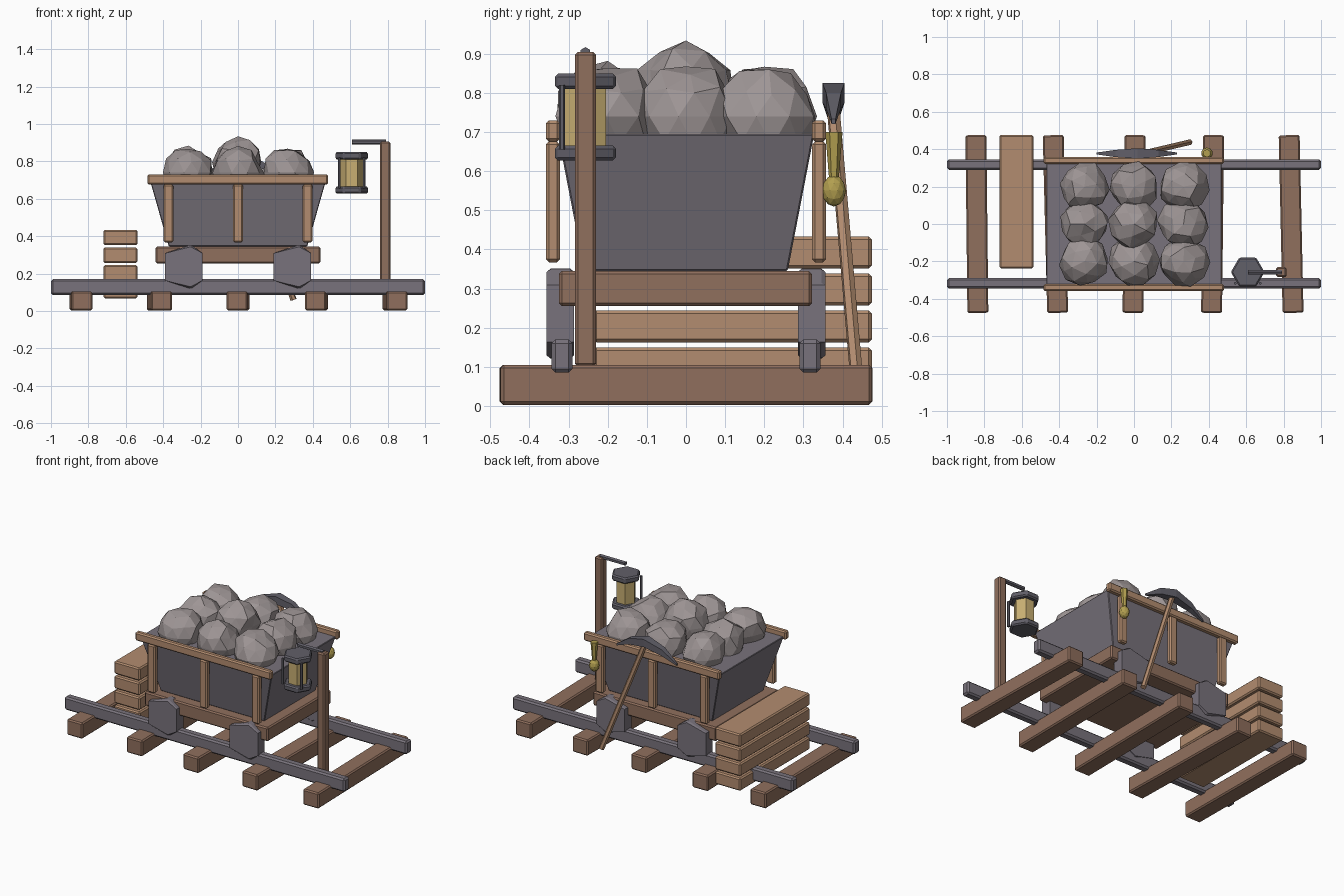
import bpy, bmesh, math, random
from mathutils import Vector

random.seed(4)
if "Cube" in bpy.data.objects:
    bpy.data.objects.remove(bpy.data.objects["Cube"])


def material(name, rgb):
    m = bpy.data.materials.new(name)
    m.use_nodes = True
    m.diffuse_color = (*rgb, 1)
    m.node_tree.nodes["Principled BSDF"].inputs["Base Color"].default_value = (*rgb, 1)
    return m


light_wood = material("light wood", (0.45, 0.265, 0.16))
dark_wood = material("dark wood", (0.28, 0.16, 0.11))
metal = material("grey metal", (0.19, 0.17, 0.2))
iron = material("dark iron", (0.12, 0.115, 0.14))
stone = material("grey stone", (0.34, 0.3, 0.3))
glass = material("amber glass", (0.58, 0.43, 0.17))
rope = material("yellow rope", (0.45, 0.35, 0.08))


def finish(name, bm, mat, bevel=0):
    bmesh.ops.recalc_face_normals(bm, faces=bm.faces)
    mesh = bpy.data.meshes.new(name)
    bm.to_mesh(mesh)
    bm.free()
    mesh.materials.append(mat)
    ob = bpy.data.objects.new(name, mesh)
    bpy.context.collection.objects.link(ob)
    if bevel:
        mod = ob.modifiers.new("edge", "BEVEL")
        mod.width = bevel
        mod.segments = 1
    return ob


def box(name, x, y, z, mat, bevel=0.008, turn=0, flare=(1, 1)):
    """Box from (low, high) ranges, optionally flared at the top."""
    bm = bmesh.new()
    bmesh.ops.create_cube(bm, size=1)
    for v in bm.verts:
        if v.co.z > 0:
            v.co.x *= flare[0]
            v.co.y *= flare[1]
        v.co = Vector((v.co.x * (x[1] - x[0]), v.co.y * (y[1] - y[0]), v.co.z * (z[1] - z[0])))
    ob = finish(name, bm, mat, bevel)
    ob.location = [sum(r) / 2 for r in (x, y, z)]
    ob.rotation_euler.z = turn
    return ob


def rod(name, a, b, r1, mat, sides=6, r2=None, bevel=0):
    """Prism or cone running from point a to point b."""
    a, b = Vector(a), Vector(b)
    bm = bmesh.new()
    bmesh.ops.create_cone(bm, cap_ends=True, segments=sides, radius1=r1,
                          radius2=r1 if r2 is None else r2, depth=(b - a).length)
    ob = finish(name, bm, mat, bevel)
    ob.location = (a + b) / 2
    ob.rotation_euler = (b - a).to_track_quat("Z", "Y").to_euler()
    return ob


# Track
for i, turn in enumerate((0.011, 0.025, -0.011, -0.011, 0.022)):
    x = (i - 2) * 0.42
    box(f"sleeper_{i + 1}", (x - 0.056, x + 0.056), (-0.475, 0.475), (0.003, 0.105), dark_wood, turn=turn)
for side, y in (("front", -0.317), ("back", 0.317)):
    box(f"{side}_rail", (-1, 1), (y - 0.027, y + 0.027), (0.085, 0.17), metal, 0.01)

# Cart body
box("cart_frame", (-0.44, 0.44), (-0.325, 0.322), (0.255, 0.345), dark_wood)
box("cart_tub", (-0.37, 0.37), (-0.26, 0.26), (0.345, 0.695), metal, 0.004, flare=(1.27, 1.26))
for side, s in (("front", -1), ("back", 1)):
    low, high = sorted((s * 0.322, s * 0.358))
    box(f"{side}_rim", (-0.485, 0.482), (low, high), (0.675, 0.73), light_wood)
    for i in (-1, 0, 1):
        x = i * 0.372
        box(f"{side}_post_{i + 2}", (x - 0.027, x + 0.027), (low, high), (0.367, 0.676), light_wood)

    # Ten-sided wheels with a vertex pointing along the track
    for x in (-0.29, 0.29):
        bm = bmesh.new()
        bmesh.ops.create_cone(bm, cap_ends=True, segments=10, radius1=0.124, radius2=0.124, depth=0.07)
        for v in bm.verts:
            a = math.atan2(v.co.y, v.co.x)
            a = round(a / (math.pi / 5)) * math.pi / 5
            v.co = Vector((0.124 * math.cos(a), v.co.z, 0.124 * math.sin(a)))
        wheel = finish(f"{side}_wheel_{'left' if x > 0 else 'right'}", bm, metal, 0.01)
        wheel.location = (x, s * 0.321, 0.236)

# Rock load
for i in (-1, 0, 1):
    for j in (-1, 0, 1):
        bm = bmesh.new()
        bmesh.ops.create_icosphere(bm, subdivisions=2, radius=0.136)
        for v in bm.verts:
            v.co *= random.uniform(0.88, 1.06)
        bmesh.ops.dissolve_limit(bm, angle_limit=math.radians(9), verts=bm.verts, edges=bm.edges)
        rock = finish(f"rock_{i + 2}_{j + 2}", bm, stone)
        middle = i == 0 and j == 0
        rock.location = (i * 0.265, j * 0.2, 0.795 if middle else 0.74)
        rock.rotation_euler.z = random.uniform(0, 6)

# Stacked planks
for i in range(4):
    z = 0.068 + i * 0.0945
    box(f"stacked_plank_{i + 1}", (-0.72, -0.537), (-0.237, 0.475), (z, z + 0.082), light_wood)

# Lantern on its post
lx, ly = 0.608, -0.257
box("lantern_post", (0.76, 0.815), (-0.284, -0.23), (0.1, 0.905), dark_wood)
rod("lantern_arm", (0.61, ly, 0.903), (0.79, ly, 0.903), 0.014, iron)
for name, z0, z1, r, mat, bevel in (
        ("lantern_base", 0.627, 0.665, 0.09, iron, 0.008),
        ("lantern_glass", 0.66, 0.815, 0.06, glass, 0),
        ("lantern_cap", 0.81, 0.849, 0.09, iron, 0.008)):
    ob = rod(name, (lx, ly, z0), (lx, ly, z1), r, mat, 6, bevel=bevel)
    ob.rotation_euler.z += math.pi / 6
for s in (-1, 1):
    rod(f"lantern_bar_{'left' if s > 0 else 'right'}", (lx + s * 0.067, ly - 0.06, 0.655),
        (lx + s * 0.067, ly - 0.06, 0.82), 0.008, iron)

# Pickaxe leaning on the back
rod("pickaxe_handle", (0.02, 0.372, 0.81), (0.297, 0.437, 0.06), 0.017, light_wood)
bm = bmesh.new()
rings = []
for x, z, half_y, half_z in ((-0.2, 0.71, 0.005, 0.006), (-0.1, 0.768, 0.019, 0.02),
                             (0.02, 0.8, 0.028, 0.025), (0.13, 0.78, 0.019, 0.02),
                             (0.23, 0.727, 0.005, 0.006)):
    rings.append([bm.verts.new((x, 0.377 + a * half_y, z + b * half_z))
                  for a, b in ((-1, -1), (1, -1), (1, 1), (-1, 1))])
for p, q in zip(rings, rings[1:]):
    for k in range(4):
        bm.faces.new((p[k], p[k - 1], q[k - 1], q[k]))
bm.faces.new(rings[0])
bm.faces.new(rings[-1])
finish("pickaxe_head", bm, iron)

# Hanging rope with a knot
rod("rope_strand", (0.39, 0.378, 0.575), (0.39, 0.378, 0.7), 0.012, rope, r2=0.022)
bm = bmesh.new()
bmesh.ops.create_icosphere(bm, subdivisions=2, radius=0.031)
knot = finish("rope_knot", bm, rope)
knot.scale.z = 1.3
knot.location = (0.39, 0.378, 0.55)
